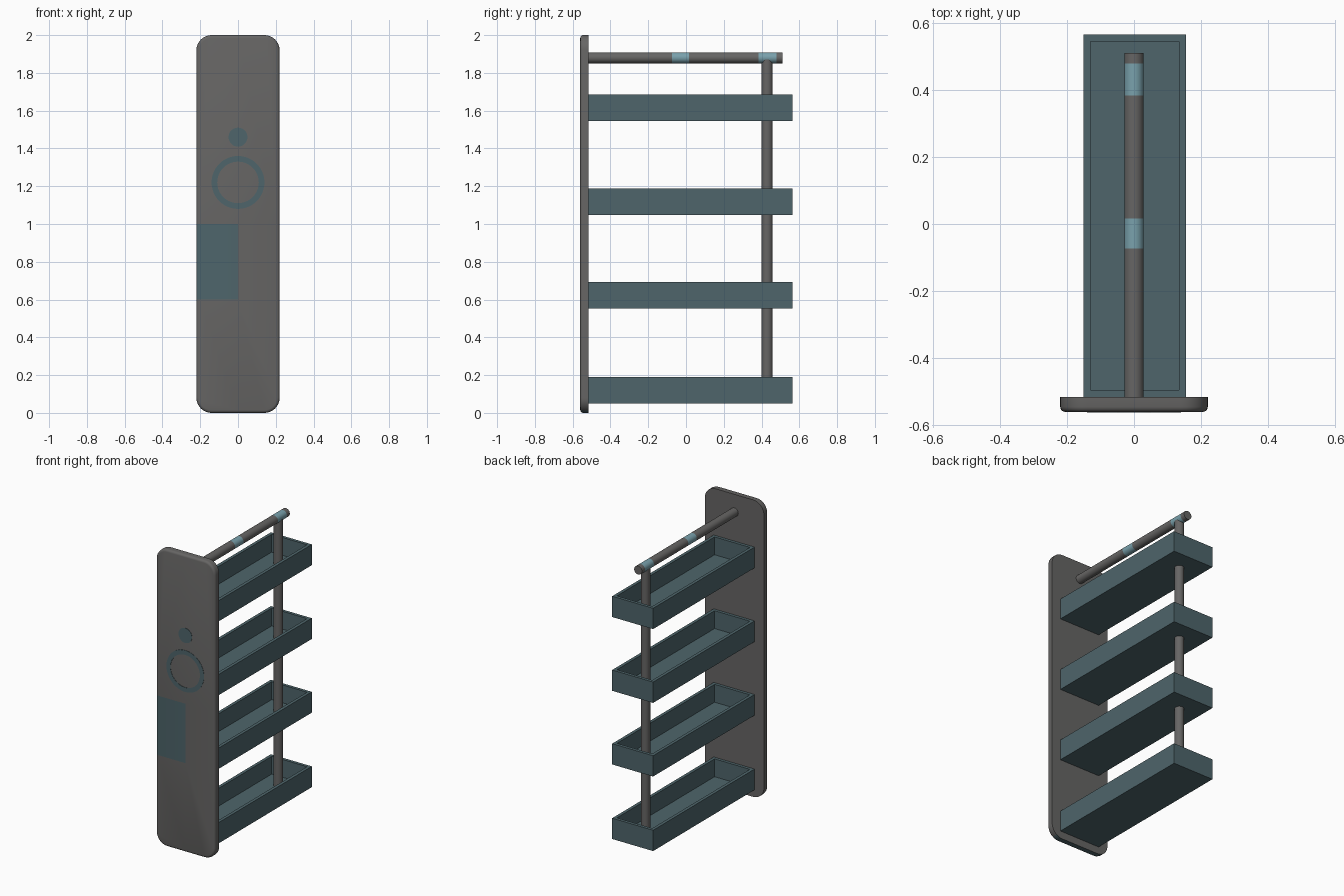
import bpy, bmesh, math
from mathutils import Matrix, Vector

if "Cube" in bpy.data.objects:
    bpy.data.objects.remove(bpy.data.objects["Cube"])


def colour(name, rgb):
    m = bpy.data.materials.new(name)
    lin = [((c / 255 + 0.055) / 1.055) ** 2.4 for c in rgb]
    m.diffuse_color = (*lin, 1)
    m.use_nodes = True
    m.node_tree.nodes["Principled BSDF"].inputs["Base Color"].default_value = m.diffuse_color
    return m


GREY = colour("warm grey", (102, 101, 100))
TEAL = colour("dark teal", (78, 101, 107))
BAND = colour("pale blue", (121, 161, 172))


def finish(name, bm, mats, smooth=True):
    bmesh.ops.recalc_face_normals(bm, faces=bm.faces[:])
    me = bpy.data.meshes.new(name)
    bm.to_mesh(me)
    bm.free()
    ob = bpy.data.objects.new(name, me)
    bpy.context.collection.objects.link(ob)
    for m in mats:
        me.materials.append(m)
    if smooth:
        bpy.ops.object.select_all(action='DESELECT')
        ob.select_set(True)
        bpy.context.view_layer.objects.active = ob
        bpy.ops.object.shade_smooth_by_angle(angle=math.radians(35))
    return ob


def cut(bm, co, no):
    bmesh.ops.bisect_plane(bm, geom=bm.verts[:] + bm.edges[:] + bm.faces[:],
                           plane_co=co, plane_no=no)


# Front panel: rounded rectangle with softened front rim
FRONT, BACK, HW, R = -0.56, -0.515, 0.22, 0.08
bm = bmesh.new()
pts = []
for cx, cz, a0 in ((HW - R, 2 - R, 0), (R - HW, 2 - R, 90), (R - HW, R, 180), (HW - R, R, 270)):
    for i in range(9):
        a = math.radians(a0 + i * 90 / 8)
        pts.append((cx + R * math.cos(a), BACK, cz + R * math.sin(a)))
base = bm.faces.new([bm.verts.new(p) for p in pts])
ext = bmesh.ops.extrude_face_region(bm, geom=[base], use_keep_orig=True)["geom"]
bmesh.ops.translate(bm, verts=[g for g in ext if isinstance(g, bmesh.types.BMVert)],
                    vec=(0, FRONT - BACK, 0))
rim = [e for e in bm.edges if all(abs(v.co.y - FRONT) < 1e-5 for v in e.verts)]
bmesh.ops.bevel(bm, geom=rim, offset=0.015, segments=3, profile=0.5, affect='EDGES')
# Painted block on the front, teal underside
cut(bm, (0, 0, 0.6), (0, 0, 1))
cut(bm, (0, 0, 1.0), (0, 0, 1))
cut(bm, (0, 0, 0), (1, 0, 0))
bmesh.ops.recalc_face_normals(bm, faces=bm.faces[:])
for f in bm.faces:
    c = f.calc_center_median()
    block = f.normal.y < -0.2 and c.x < 0 and 0.6 < c.z < 1.0
    f.material_index = int(block or f.normal.z < -0.8)
finish("front_panel", bm, [GREY, TEAL])


# Painted disc and ring as thin plates
def plate(name, z, outer, inner=0.0, n=48):
    bm = bmesh.new()
    circ = lambda r: [bm.verts.new((r * math.cos(2 * math.pi * i / n), FRONT - 0.002,
                                    z + r * math.sin(2 * math.pi * i / n))) for i in range(n)]
    o = circ(outer)
    if inner:
        k = circ(inner)
        faces = [bm.faces.new((o[i], o[(i + 1) % n], k[(i + 1) % n], k[i])) for i in range(n)]
    else:
        faces = [bm.faces.new(o)]
    ext = bmesh.ops.extrude_face_region(bm, geom=faces, use_keep_orig=True)["geom"]
    bmesh.ops.translate(bm, verts=[g for g in ext if isinstance(g, bmesh.types.BMVert)],
                        vec=(0, 0.003, 0))
    finish(name, bm, [TEAL], smooth=False)


plate("panel_dot", 1.46, 0.05)
plate("panel_ring", 1.22, 0.14, 0.11)

# Four open trays
for n, z0 in enumerate((0.05, 0.552, 1.048, 1.545)):
    bm = bmesh.new()
    bmesh.ops.create_cube(bm, size=1, matrix=Matrix.Translation((0.002, 0.0245, z0 + 0.07))
                          @ Matrix.Diagonal((0.305, 1.081, 0.14, 1)))
    top = max(bm.faces, key=lambda f: f.calc_center_median().z)
    bmesh.ops.inset_region(bm, faces=[top], thickness=0.021, use_even_offset=True)
    ext = bmesh.ops.extrude_face_region(bm, geom=[top])["geom"]
    bmesh.ops.translate(bm, verts=[g for g in ext if isinstance(g, bmesh.types.BMVert)],
                        vec=(0, 0, -0.12))
    if top.is_valid:
        bmesh.ops.delete(bm, geom=[top], context='FACES_ONLY')
    finish(f"tray_{n + 1}", bm, [TEAL], smooth=False)


# Rods
def rod(name, p, q, r, bands=()):
    p, q = Vector(p), Vector(q)
    d = q - p
    bm = bmesh.new()
    mat = Matrix.Translation((p + q) / 2) @ d.to_track_quat('Z', 'Y').to_matrix().to_4x4()
    bmesh.ops.create_cone(bm, cap_ends=True, segments=32, radius1=r, radius2=r,
                          depth=d.length, matrix=mat)
    for lo, hi in bands:
        cut(bm, (0, lo, 0), (0, 1, 0))
        cut(bm, (0, hi, 0), (0, 1, 0))
    for f in bm.faces:
        y = f.calc_center_median().y
        f.material_index = int(any(lo < y < hi for lo, hi in bands))
    finish(name, bm, [GREY, BAND])


rod("top_rail", (0, -0.53, 1.88), (0, 0.51, 1.88), 0.029, ((-0.073, 0.017), (0.383, 0.478)))
rod("rear_post", (0, 0.43, 0.06), (0, 0.43, 1.87), 0.029)
